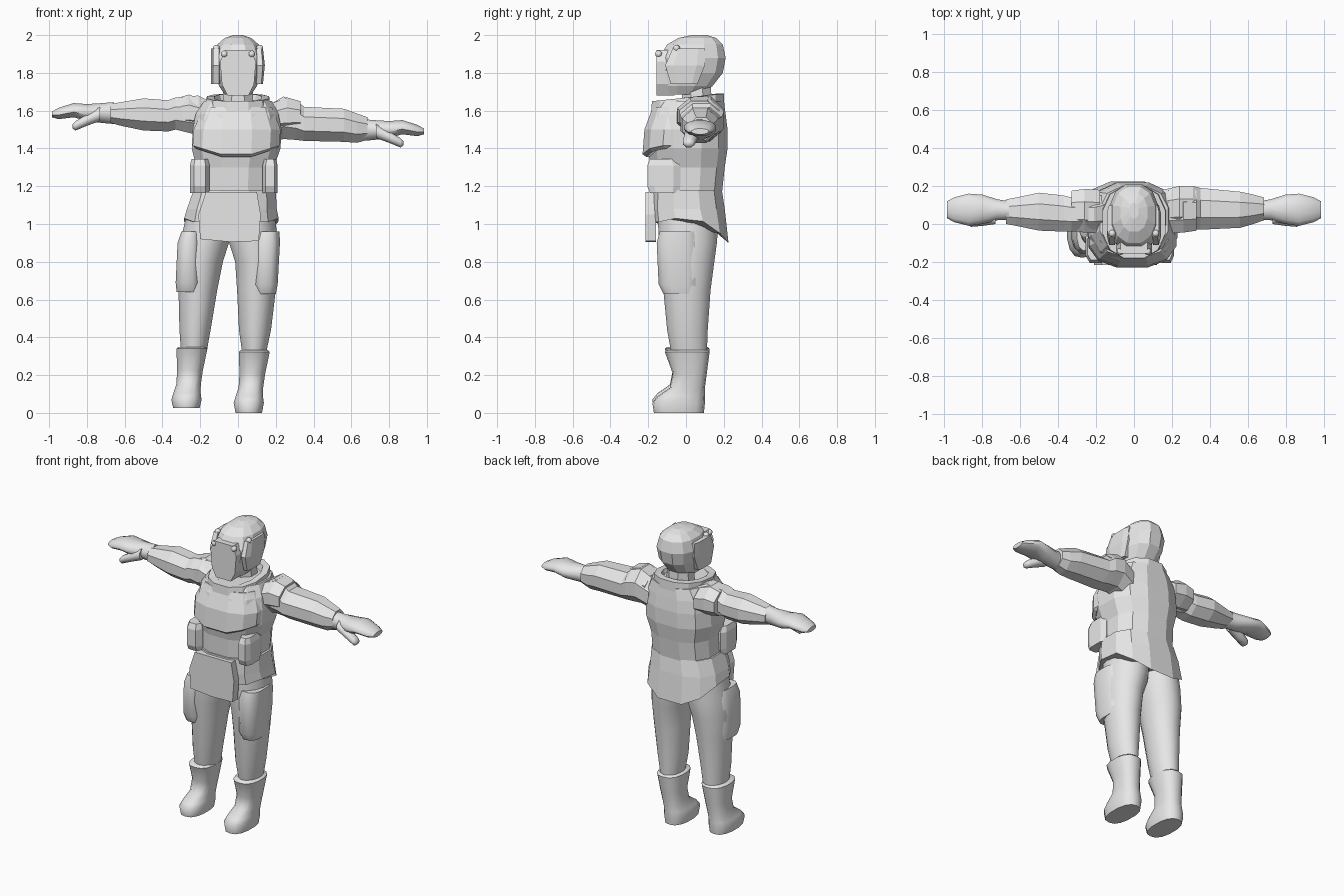
import bpy, bmesh, math
from mathutils import Vector

grey = bpy.data.materials.new("light_grey")
grey.diffuse_color = (0.8, 0.8, 0.8, 1)


def finish(name, bm, smooth=None):
    bmesh.ops.recalc_face_normals(bm, faces=bm.faces)
    me = bpy.data.meshes.new(name)
    bm.to_mesh(me)
    bm.free()
    me.materials.append(grey)
    ob = bpy.data.objects.new(name, me)
    bpy.context.collection.objects.link(ob)
    if smooth:
        bpy.ops.object.select_all(action='DESELECT')
        bpy.context.view_layer.objects.active = ob
        ob.select_set(True)
        bpy.ops.object.shade_smooth_by_angle(angle=math.radians(smooth))
    return ob


def loft(name, rings, axis='z', n=12, power=1.0, smooth=None, caps=True, bend=None):
    """Skin rings (t, u0, u1, v0, v1); u, v are x, y along z or y, z along x."""
    bm = bmesh.new()
    loops = []
    for i, (t, u0, u1, v0, v1) in enumerate(rings):
        loop = []
        for k in range(n):
            a = 2 * math.pi * (k + 0.5) / n
            c, s = math.cos(a), math.sin(a)
            k1 = 1 / math.cos(math.pi / n)      # let the flats reach the extents
            c = math.copysign(min(1, abs(c * k1)) ** power, c)
            s = math.copysign(min(1, abs(s * k1)) ** power, s)
            u = (u0 + u1) / 2 + c * (u1 - u0) / 2
            v = (v0 + v1) / 2 + s * (v1 - v0) / 2
            p = Vector((u, v, t) if axis == 'z' else (t, u, v))
            if bend:
                p = bend(i, p, c, s)
            loop.append(bm.verts.new(p))
        loops.append(loop)
    for a, b in zip(loops, loops[1:]):
        for k in range(n):
            bm.faces.new((a[k], a[(k + 1) % n], b[(k + 1) % n], b[k]))
    if caps:
        bm.faces.new(loops[0])
        bm.faces.new(loops[-1])
    return finish(name, bm, smooth)


def plate(name, outline, y0, y1, smooth=None):
    """Front-facing slab from (x, z) points."""
    bm = bmesh.new()
    f = [bm.verts.new((x, y0, z)) for x, z in outline]
    b = [bm.verts.new((x, y1, z)) for x, z in outline]
    bm.faces.new(f)
    bm.faces.new(b)
    for k in range(len(f)):
        j = (k + 1) % len(f)
        bm.faces.new((f[k], f[j], b[j], b[k]))
    return finish(name, bm, smooth)


# jacket skirt: hem hangs low at front and back, rises at the sides
def hem(i, p, c, s):
    if i == 0:
        p.z = 1.03 - 0.13 * max(0, s) ** 2 - (0.02 if s < -0.5 else 0)
    return p


loft("jacket_skirt", [(1.0, -0.285, 0.215, -0.19, 0.225), (1.08, -0.27, 0.205, -0.195, 0.205),
                      (1.18, -0.235, 0.2, -0.19, 0.19)], power=0.8, bend=hem)
plate("front_flap", [(-0.2, 0.92), (-0.04, 0.905), (0.11, 0.91), (0.12, 1.05), (0.1, 1.17),
                     (-0.17, 1.17), (-0.21, 1.05)], -0.215, -0.16)
# torso
loft("jacket_body", [(1.16, -0.225, 0.185, -0.18, 0.19), (1.3, -0.22, 0.19, -0.185, 0.205),
                     (1.4, -0.245, 0.225, -0.205, 0.22), (1.5, -0.24, 0.23, -0.21, 0.22),
                     (1.58, -0.225, 0.215, -0.19, 0.21), (1.65, -0.18, 0.18, -0.15, 0.2)],
     power=0.8)


# chest panel with a dipping lower edge
def dip(i, p, c, s):
    if i < 2:
        p.z += 0.07 * abs(c)
    return p


loft("chest_panel", [(1.33, -0.225, 0.205, -0.21, 0.1), (1.345, -0.24, 0.22, -0.23, 0.1),
                     (1.5, -0.235, 0.225, -0.22, 0.1), (1.62, -0.18, 0.18, -0.175, 0.1)],
     power=0.8, bend=dip)
# open collar ring, higher at the back, with an inner wall
loft("collar", [(1.59, -0.175, 0.175, -0.185, 0.205), (1.67, -0.165, 0.165, -0.18, 0.2),
                (1.67, -0.125, 0.125, -0.135, 0.16), (1.61, -0.1, 0.1, -0.1, 0.14)],
     power=0.85, bend=lambda i, p, c, s: p + Vector((0, 0, 0.02 * s if 0 < i < 3 else 0)))
loft("neck", [(1.58, -0.085, 0.085, -0.02, 0.14), (1.76, -0.075, 0.075, -0.02, 0.13)], n=8)

# side pouches
for name, x0, x1 in (("pouch_right", -0.255, -0.15), ("pouch_left", 0.13, 0.21)):
    loft(name, [(1.165, x0, x1, -0.19, -0.04), (1.2, x0, x1, -0.205, -0.03),
                (1.31, x0, x1, -0.205, -0.03), (1.345, x0 + 0.01, x1 - 0.01, -0.19, -0.05)],
         n=8, power=0.6)

# head shell, face plate, side pads and bolts
loft("head", [(1.685, -0.07, 0.07, -0.12, 0.09), (1.73, -0.1, 0.1, -0.14, 0.14),
              (1.8, -0.12, 0.12, -0.145, 0.195), (1.88, -0.13, 0.13, -0.14, 0.21),
              (1.95, -0.11, 0.11, -0.1, 0.195), (1.985, -0.07, 0.07, -0.04, 0.16),
              (2.0, -0.025, 0.025, 0.03, 0.11)], n=12, power=0.85)
plate("face_plate", [(-0.055, 1.68), (0.055, 1.68), (0.085, 1.74), (0.095, 1.86), (0.07, 1.92),
                     (-0.07, 1.92), (-0.095, 1.86), (-0.085, 1.74)], -0.155, -0.06)
for s, side in ((-1, "right"), (1, "left")):
    x0, x1 = sorted((s * 0.09, s * 0.142))
    loft("head_pad_" + side, [(1.74, x0, x1 - 0.01 * (s > 0), -0.08, 0.06),
                              (1.84, x0, x1, -0.11, 0.1), (1.93, x0, x1 - 0.01 * (s > 0), -0.07, 0.1)],
         n=8, power=0.6)
    for k, pos in enumerate(((0.072, -0.145, 1.9), (0.115, -0.05, 1.93))):
        bm = bmesh.new()
        bmesh.ops.create_icosphere(bm, subdivisions=2, radius=0.019)
        bmesh.ops.translate(bm, verts=bm.verts, vec=(s * pos[0], pos[1], pos[2]))
        finish(f"bolt_{side}_{k}", bm, 60)

# sleeves
loft("sleeve_right", [(-0.15, -0.04, 0.16, 1.44, 1.65), (-0.21, -0.04, 0.14, 1.47, 1.68),
                      (-0.33, -0.04, 0.14, 1.5, 1.67), (-0.37, -0.04, 0.15, 1.49, 1.655),
                      (-0.5, -0.035, 0.165, 1.495, 1.665), (-0.62, -0.01, 0.14, 1.52, 1.645),
                      (-0.675, 0.0, 0.13, 1.535, 1.635)], axis='x', n=8)
loft("sleeve_left", [(0.15, -0.03, 0.18, 1.42, 1.62), (0.24, -0.03, 0.2, 1.45, 1.675),
                     (0.31, -0.03, 0.2, 1.445, 1.655), (0.35, -0.03, 0.19, 1.44, 1.62),
                     (0.56, -0.02, 0.17, 1.435, 1.61), (0.63, 0.0, 0.155, 1.43, 1.585),
                     (0.685, 0.02, 0.14, 1.445, 1.565)], axis='x', n=8)
# shoulder pads
for name, s, z in (("shoulder_pad_right", -1, 1.595), ("shoulder_pad_left", 1, 1.58)):
    loft(name, [(s * 0.18, -0.05, 0.18, z - 0.1, z + 0.06), (s * 0.26, -0.045, 0.185, z - 0.1, z + 0.09),
                (s * 0.33, -0.035, 0.175, z - 0.09, z + 0.07)], axis='x', n=8)

# mittens and thumbs
for side, s, dz in (("right", -1, 0.09), ("left", 1, 0.0)):
    loft("mitten_" + side, [(s * 0.66, 0.02, 0.12, 1.44 + dz, 1.555 + dz),
                            (s * 0.72, 0.02, 0.13, 1.445 + dz, 1.55 + dz),
                            (s * 0.8, 0.0, 0.155, 1.455 + dz, 1.545 + dz),
                            (s * 0.87, -0.01, 0.16, 1.475 + dz, 1.55 + dz),
                            (s * 0.95, 0.01, 0.14, 1.465 + dz, 1.525 + dz),
                            (s * 0.985, 0.03, 0.12, 1.475 + dz, 1.505 + dz)],
         axis='x', smooth=50)
    loft("thumb_" + side, [(s * 0.73, 0.0, 0.08, 1.455 + dz, 1.53 + dz),
                           (s * 0.8, -0.01, 0.06, 1.43 + dz, 1.49 + dz),
                           (s * 0.86, -0.015, 0.045, 1.405 + dz, 1.455 + dz),
                           (s * 0.875, -0.005, 0.035, 1.415 + dz, 1.44 + dz)],
         axis='x', n=8, smooth=60)

# trouser legs, flaring outward at the ankles
loft("trouser_right", [(0.3, -0.3, -0.17, -0.075, 0.11), (0.44, -0.31, -0.145, -0.1, 0.115),
                       (0.65, -0.315, -0.11, -0.12, 0.13), (0.8, -0.32, -0.08, -0.14, 0.15),
                       (0.91, -0.305, -0.045, -0.145, 0.165), (1.1, -0.26, -0.03, -0.15, 0.17)],
     n=16, smooth=50)
loft("trouser_left", [(0.3, 0.025, 0.145, -0.075, 0.11), (0.44, 0.005, 0.175, -0.1, 0.115),
                      (0.65, -0.005, 0.2, -0.12, 0.13), (0.8, -0.015, 0.21, -0.14, 0.15),
                      (0.91, -0.05, 0.21, -0.145, 0.165), (1.1, -0.06, 0.19, -0.15, 0.17)],
     n=16, smooth=50)
# thigh pockets
loft("thigh_pocket_right", [(0.64, -0.325, -0.2, -0.12, 0.06), (0.69, -0.33, -0.2, -0.145, 0.07),
                            (0.9, -0.32, -0.2, -0.155, 0.07), (0.96, -0.3, -0.2, -0.14, 0.06)],
     n=12, power=0.7, smooth=50)
loft("thigh_pocket_left", [(0.63, 0.09, 0.2, -0.12, 0.06), (0.68, 0.08, 0.21, -0.145, 0.07),
                           (0.9, 0.08, 0.222, -0.155, 0.07), (0.96, 0.09, 0.22, -0.14, 0.06)],
     n=12, power=0.7, smooth=50)

# boots with toes to the front
for side, x, z, s in (("right", -0.258, 0.025, -1), ("left", 0.072, 0.008, 1)):
    prof = ((0.0, 0.07, -0.17, 0.095, -0.015), (0.045, 0.08, -0.178, 0.1, -0.015),
            (0.08, 0.072, -0.15, 0.1, -0.012), (0.125, 0.065, -0.085, 0.1, -0.004),
            (0.2, 0.068, -0.07, 0.11, 0.004), (0.315, 0.082, -0.112, 0.125, 0.014),
            (0.325, 0.07, -0.1, 0.115, 0.014))
    loft("boot_" + side, [(z + t - (0.008 if t == 0 and s > 0 else 0), x + dx - w, x + dx + w, a, b)
                          for t, w, a, b, dx in prof], n=14, power=0.85, smooth=50)
